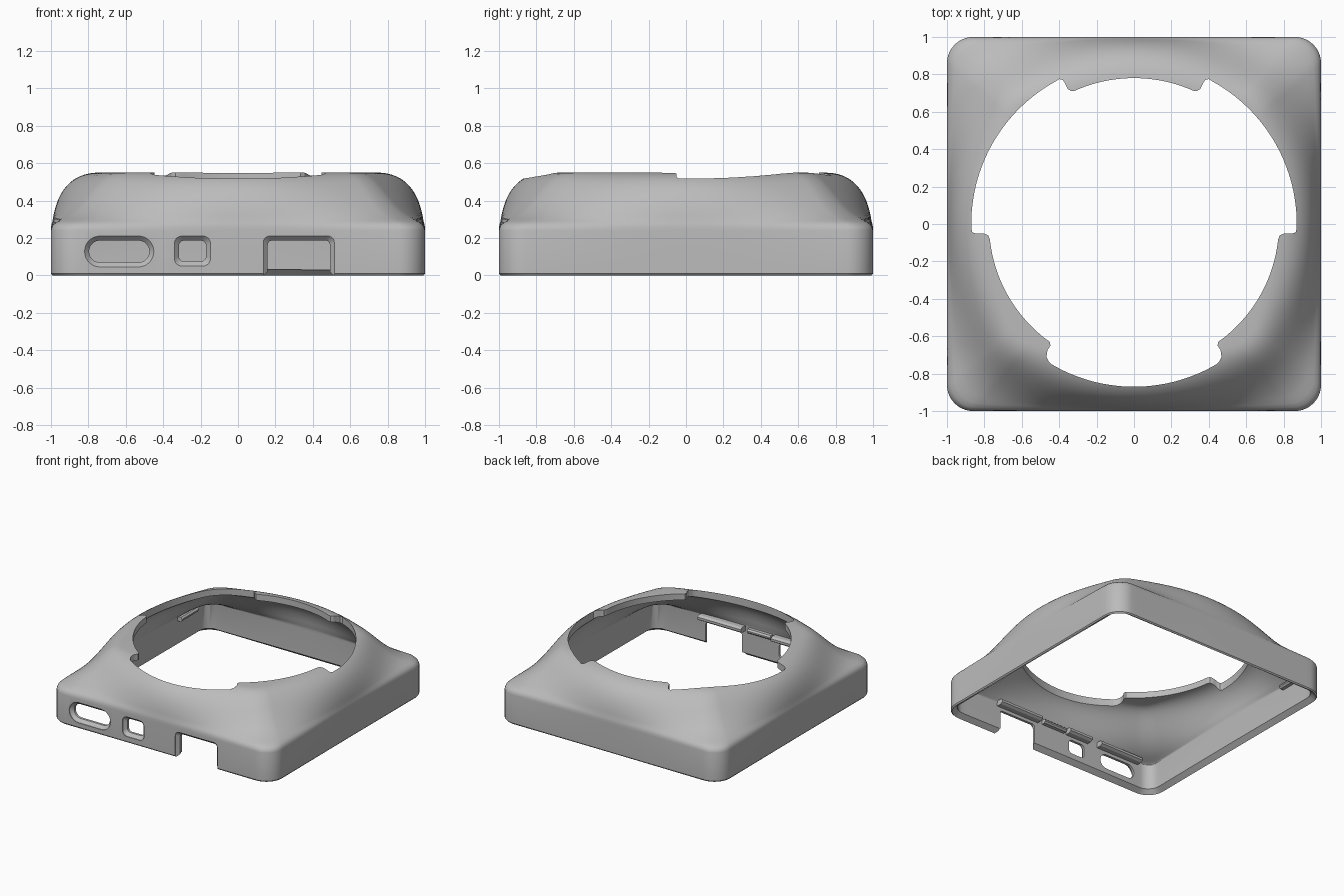
import bpy, bmesh
from math import sin, cos, atan2, hypot, radians, pi

cube = bpy.data.objects.get("Cube")
if cube:
    bpy.data.objects.remove(cube, do_unlink=True)

grey = bpy.data.materials.new("plain_grey")
grey.use_nodes = True
grey.diffuse_color = (0.5, 0.5, 0.5, 1)
grey.node_tree.nodes["Principled BSDF"].inputs["Base Color"].default_value = (0.5, 0.5, 0.5, 1)

CORNER, WALL = 0.14, 0.05


def loft(name, rings, caps=True):
    """Skin a list of equally long closed rings."""
    bm = bmesh.new()
    loops = [[bm.verts.new(p) for p in ring] for ring in rings]
    for a, b in zip(loops, loops[1:]):
        for i in range(len(a)):
            j = (i + 1) % len(a)
            bm.faces.new((a[i], a[j], b[j], b[i]))
    if caps:
        bm.faces.new(loops[0])
        bm.faces.new(loops[-1])
    bmesh.ops.recalc_face_normals(bm, faces=bm.faces)
    mesh = bpy.data.meshes.new(name)
    bm.to_mesh(mesh)
    bm.free()
    mesh.materials.append(grey)
    obj = bpy.data.objects.new(name, mesh)
    bpy.context.scene.collection.objects.link(obj)
    return obj


def rounded_rect(x0, x1, z0, z1, r, n=8):
    pts = []
    corners = ((x1 - r, z1 - r), (x0 + r, z1 - r), (x0 + r, z0 + r), (x1 - r, z0 + r))
    for q, (cx, cz) in enumerate(corners):
        for i in range(n + 1):
            a = (q + i / n) * pi / 2
            pts.append((cx + r * cos(a), cz + r * sin(a)))
    return pts


def arc(r, a0, a1, n):
    angles = [radians(a0 + (a1 - a0) * i / n) for i in range(n + 1)]
    return [(r * cos(a), r * sin(a)) for a in angles]


# Outer footprint: rounded square with evenly divided sides
footprint = []
square = rounded_rect(-1, 1, -1, 1, CORNER, 10)
for k, (x, y) in enumerate(square):
    footprint.append((x, y))
    nx, ny = square[(k + 1) % len(square)]
    if hypot(nx - x, ny - y) > 0.5:
        footprint += [(x + (nx - x) * i / 36, y + (ny - y) * i / 36) for i in range(1, 36)]


def section(R):
    """Radius and height from the rim down to the foot."""
    w = (R - 1) / 0.356
    ctrl = [(0.74 + 0.12 * w, 0.55), (0.90 + 0.12 * w, 0.55),
            (0.97 + 0.09 * w, 0.44 - 0.09 * w), (R - 0.008 - 0.05 * w, 0.29)]
    pts = [(0.66, 0.55)]
    for i in range(17):
        t = i / 16
        k = ((1 - t) ** 3, 3 * t * (1 - t) ** 2, 3 * t * t * (1 - t), t ** 3)
        pts.append(tuple(sum(a * c[d] for a, c in zip(k, ctrl)) for d in (0, 1)))
    pts += [(R - 0.004 - 0.022 * w, 0.277), (R - 0.001 - 0.006 * w, 0.26),
            (R, 0.24), (R, 0.01), (R - 0.01, 0)]
    return pts


columns = []
for x, y in footprint:
    R, a = hypot(x, y), atan2(y, x)
    columns.append([(r * cos(a), r * sin(a), z) for r, z in section(R)])
housing = loft("housing", list(zip(*columns)), caps=False)
# Make sure the skin faces outward before it is thickened inward
if max(housing.data.polygons, key=lambda p: p.center.z).normal.z < 0:
    housing.data.flip_normals()
solid = housing.modifiers.new("thickness", "SOLIDIFY")
solid.thickness = WALL
solid.offset = -1
solid.use_even_offset = True

# Notched round opening in the top, one half mirrored
half = arc(0.78, 90, 66, 10)
half += [(0.335, 0.71), (0.355, 0.722), (0.368, 0.75), (0.38, 0.77), (0.40, 0.775)]
half += arc(0.87, 61, -1.5, 32)
half += [(0.865, -0.043), (0.85, -0.05), (0.80, -0.052), (0.78, -0.06)]
half += arc(0.775, -6, -52.5, 22)
half += [(0.45, -0.63), (0.447, -0.65), (0.463, -0.675), (0.468, -0.71), (0.455, -0.737)]
half += arc(0.87, -59.5, -90, 14)
outline = half + [(-x, y) for x, y in half[-2:0:-1]]
cutters = [loft("opening_cutter", [[(x, y, z) for x, y in outline] for z in (0.3, 0.8)])]


# Flared ports through the front wall
def port(name, x0, x1, z0, z1, r, flare=0.024):
    outer = rounded_rect(x0, x1, z0, z1, r)
    f = flare
    inner = rounded_rect(x0 + f, x1 - f, z0 + f, z1 - f, max(r - f / 2, 0.02) if r < 0.07 else r - f)
    rings = [[(x, y, z) for x, z in ring]
             for y, ring in ((-1.05, outer), (-0.995, outer), (-0.97, inner), (-0.85, inner))]
    cutters.append(loft(name, rings))


port("pill_port_cutter", -0.82, -0.45, 0.045, 0.21, 0.082)
port("square_port_cutter", -0.34, -0.147, 0.05, 0.21, 0.04)
port("connector_gap_cutter", 0.135, 0.515, -0.2, 0.21, 0.035)

for c in cutters:
    c.hide_render = True
    mod = housing.modifiers.new(c.name, "BOOLEAN")
    mod.operation = "DIFFERENCE"
    mod.solver = "EXACT"
    mod.object = c

# Bake the cuts and drop the cutters
bpy.context.view_layer.update()
graph = bpy.context.evaluated_depsgraph_get()
baked = bpy.data.meshes.new_from_object(housing.evaluated_get(graph))
housing.modifiers.clear()
housing.data = baked
for c in cutters:
    bpy.data.objects.remove(c, do_unlink=True)


# Small retaining ledges on the inner walls
def ledge(name, a0, a1, z0, z1, depth, side=False):
    profile = [(-0.97, z0), (-0.95 + depth * 0.7, z0), (-0.95 + depth, z0 + 0.012),
               (-0.95 + depth, z1 - 0.012), (-0.95 + depth * 0.7, z1), (-0.97, z1)]
    rings = [[(d, a, z) if side else (a, d, z) for d, z in profile] for a in (a0, a1)]
    return loft(name, rings)


ledges = [
    ledge("gap_ledge", 0.13, 0.52, 0.212, 0.255, 0.06),
    ledge("middle_ledge", -0.12, 0.09, 0.215, 0.25, 0.04),
    ledge("square_port_ledge", -0.35, -0.14, 0.212, 0.255, 0.06),
    ledge("pill_port_ledge", -0.83, -0.44, 0.212, 0.255, 0.06),
    ledge("side_ledge", 0.58, 0.80, 0.215, 0.25, 0.04, side=True),
]

# Smooth shading with crisp edges
bpy.ops.object.select_all(action="DESELECT")
housing.select_set(True)
bpy.context.view_layer.objects.active = housing
bpy.ops.object.shade_smooth_by_angle(angle=radians(30))
